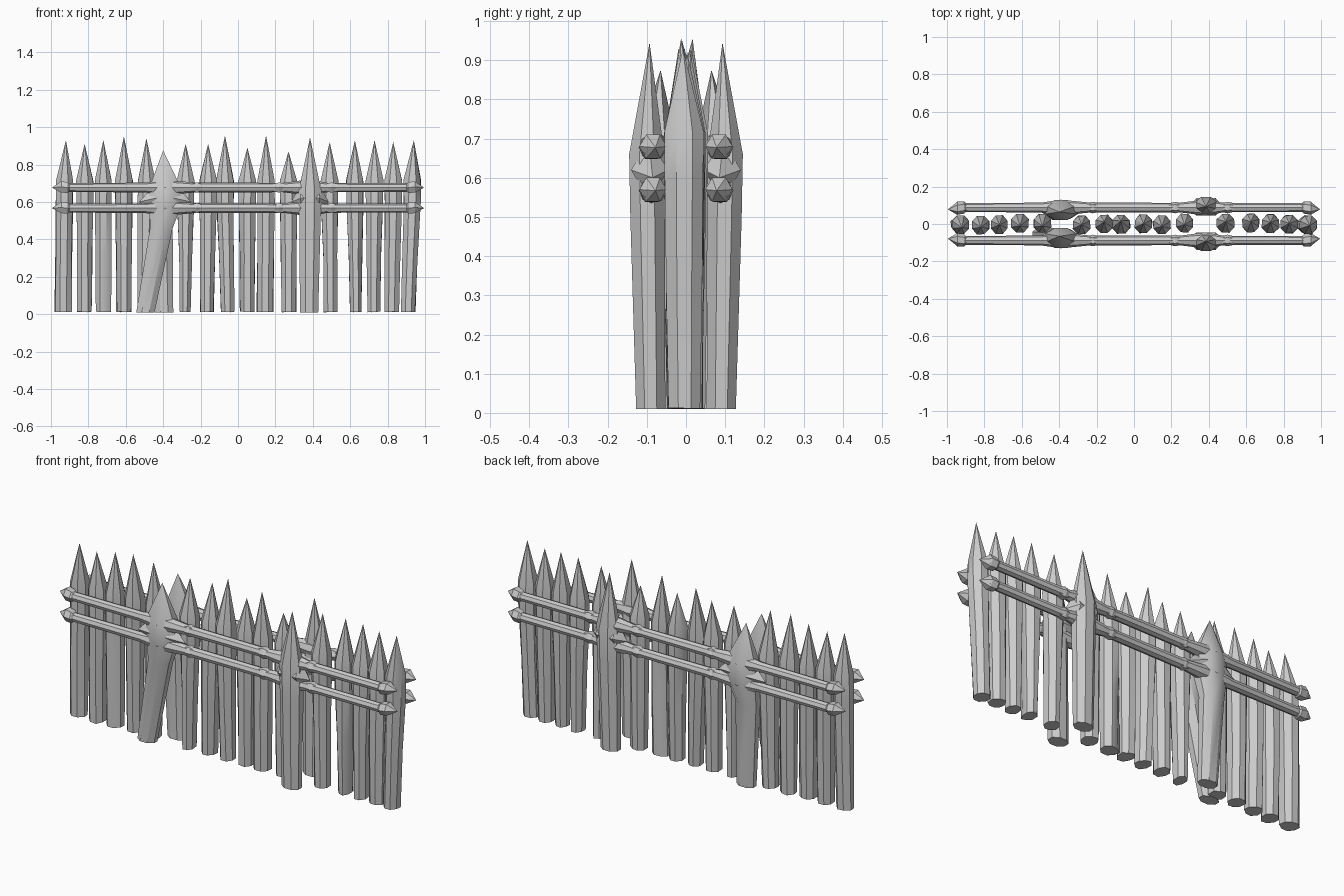
import bpy, bmesh, math, random

if "Cube" in bpy.data.objects:
    bpy.data.objects.remove(bpy.data.objects["Cube"])
random.seed(4)


def loft(name, rings, angle=35):
    """Skin a list of rings; one-point rings become tips."""
    bm = bmesh.new()
    vs = [[bm.verts.new(p) for p in r] for r in rings]
    for a, b in zip(vs, vs[1:]):
        n = max(len(a), len(b))
        for i in range(n):
            j = (i + 1) % n
            if len(b) == 1:
                bm.faces.new((a[i], a[j], b[0]))
            elif len(a) == 1:
                bm.faces.new((a[0], b[j], b[i]))
            else:
                bm.faces.new((a[i], a[j], b[j], b[i]))
    for r in (vs[0], vs[-1]):
        if len(r) > 2:
            bm.faces.new(r)
    bmesh.ops.recalc_face_normals(bm, faces=bm.faces)
    me = bpy.data.meshes.new(name)
    bm.to_mesh(me)
    bm.free()
    ob = bpy.data.objects.new(name, me)
    bpy.context.collection.objects.link(ob)
    bpy.context.view_layer.objects.active = ob
    ob.select_set(True)
    bpy.ops.object.shade_smooth_by_angle(angle=math.radians(angle))
    ob.select_set(False)
    return ob


def ring_z(cx, cy, z, rx, ry, n=8, turn=0.0, rough=0.0):
    out = []
    for i in range(n):
        a = 2 * math.pi * (i + .5) / n + turn
        k = 1.06 + random.uniform(-rough, rough)
        out.append((cx + rx * k * math.cos(a), cy + ry * k * math.sin(a),
                    z + random.uniform(-rough, rough) * .02))
    return out


def ring_x(x, cy, cz, r, n=8):
    return [(x, cy + r * math.cos(2 * math.pi * i / n),
             cz + r * math.sin(2 * math.pi * i / n)) for i in range(n)]


# Row of sharpened stakes: base left, base right, tip x, tip z
stakes = [
    (-.98, -.89, -.92, .93), (-.86, -.78, -.82, .91), (-.76, -.68, -.72, .93),
    (-.65, -.57, -.61, .95), (-.54, -.46, -.49, .94), (-.31, -.255, -.28, .91),
    (-.20, -.13, -.16, .91), (-.09, -.02, -.07, .955), (.01, .09, .05, .89),
    (.10, .19, .15, .955), (.23, .31, .27, .87), (.46, .53, .49, .92),
    (.60, .66, .625, .93), (.69, .76, .73, .93), (.78, .86, .83, .92),
    (.87, .95, .94, .93)]
for i, (a, b, tx, tz) in enumerate(stakes):
    bx, hw = (a + b) / 2, (b - a) / 2
    mx = tx if i not in (0, len(stakes) - 1) else tx - .008
    y = random.uniform(-.006, .006)
    loft("stake_%02d" % (i + 1), [
        ring_z(bx, y, .012, hw, .042, rough=.1),
        ring_z(bx * .5 + mx * .5, y, .32, hw * .5 + .022, .048, rough=.06),
        ring_z(mx, y, .60, .046, .05, rough=.05),
        ring_z(mx, y, .715, .047, .05, rough=.05),
        [(tx, y + random.uniform(-.02, .02), tz)]])

for s, side in ((-1, "front"), (1, "back")):
    # Full-height right support post
    loft("right_post_" + side, [
        ring_z(.38, s * .09, .01, .05, .038),
        ring_z(.385, s * .098, .50, .058, .045),
        ring_z(.385, s * .10, .66, .062, .046),
        [(.385, s * .093, .945)]])
    # Leaning left support post with a swollen head
    bx = -.495 if s < 0 else -.395
    loft("left_post_" + side, [
        ring_z(bx, s * .055, .01, .05, .034),
        ring_z(-.41, s * .065, .46, .062, .045),
        ring_z(-.39, s * .075, .57, .085, .055),
        ring_z(-.39, s * .075, .68, .085, .055),
        [(-.40, s * .065, .875)]])
    for z, level in ((.677, "upper"), (.567, "lower")):
        y = s * .088
        # Rail, flaring where it meets the posts
        rail = [(-.95, .024), (-.50, .026), (-.39, .042), (-.24, .027),
                (.24, .025), (.38, .043), (.48, .025), (.95, .024)]
        loft("rail_%s_%s" % (level, side),
             [ring_x(x, y, z, r) for x, r in rail])
        # Pointed, chipped knots at the rail ends
        for e in (-1, 1):
            loft("rail_knot", [
                [(e * .87, y, z)],
                ring_x(e * .91, y, z, .033, 6),
                ring_x(e * .945, y - s * .004, z + .003, .035, 6),
                [(e * .995, y - s * .01, z)]], 20)
        # Lashing collars where the rail leaves the posts
        for x in (-.22, .22, .50):
            loft("rail_lashing", [
                ring_x(x - .03, y, z, .024, 6), ring_x(x, y, z, .031, 6),
                ring_x(x + .03, y, z, .024, 6)], 20)

# Webbing between paired rails and the posts
for px, w, cy in ((-.39, .14, .078), (.385, .10, .095)):
    for s in (-1, 1):
        loft("post_binding", [
            [(px - w, s * .085, .60)],
            [(px - .05, s * (cy + dy), .62 + dz) for dy, dz in
             ((.045, 0), (0, .075), (-.05, 0), (0, -.08))],
            [(px + .05, s * (cy + dy), .62 + dz) for dy, dz in
             ((.045, 0), (0, .075), (-.05, 0), (0, -.08))],
            [(px + w, s * .085, .60)]])
